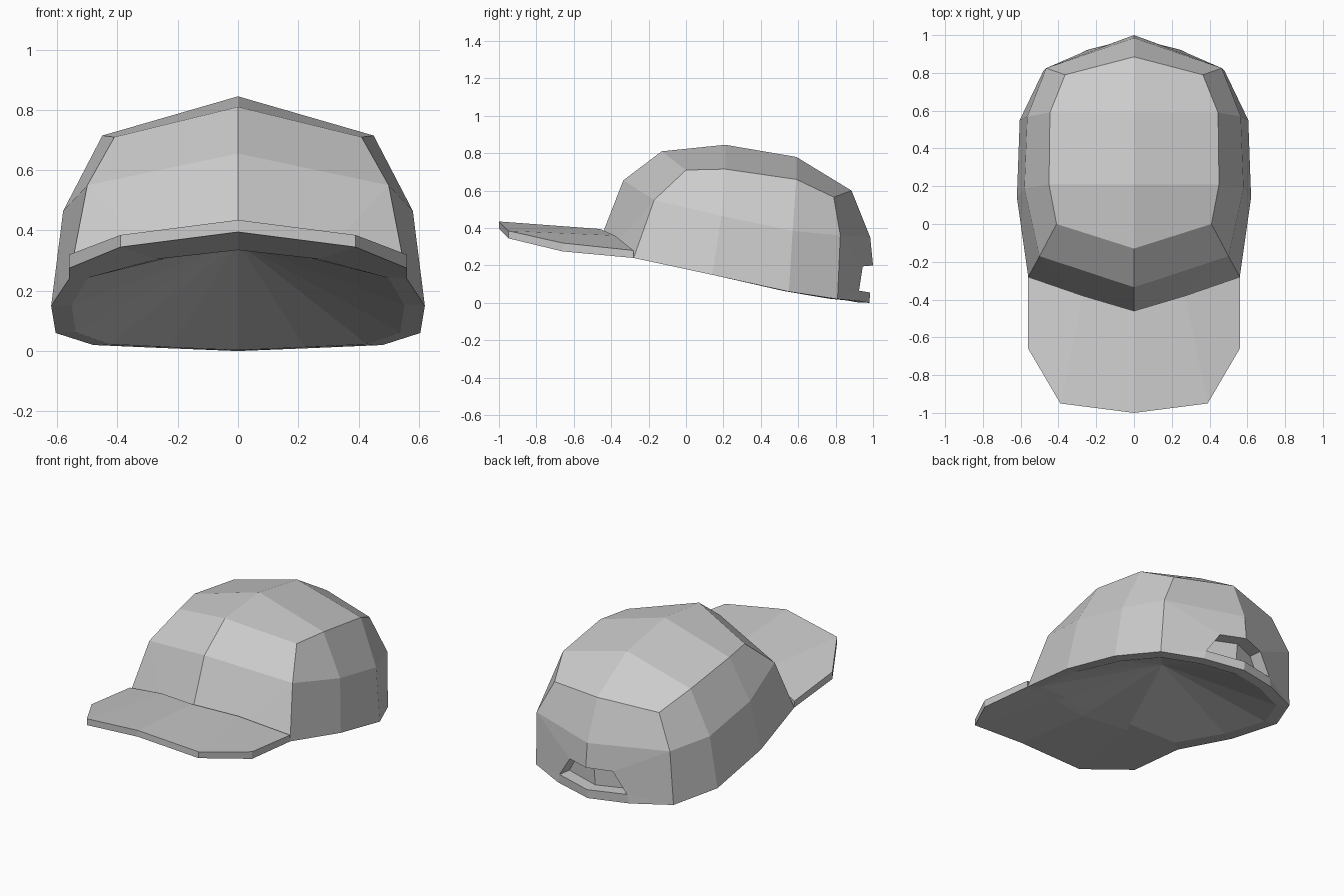
import bpy, bmesh

if "Cube" in bpy.data.objects:
    bpy.data.objects.remove(bpy.data.objects["Cube"])


def half_mesh(name, points, faces):
    """Build the +x half, mirror it across x = 0 and join the seam."""
    bm = bmesh.new()
    verts = [bm.verts.new(p) for p in points]
    for f in faces:
        bm.faces.new([verts[i] for i in f])
    bmesh.ops.mirror(bm, geom=bm.verts[:] + bm.edges[:] + bm.faces[:],
                     axis='X', merge_dist=0.0005)
    bmesh.ops.remove_doubles(bm, verts=bm.verts[:], dist=0.0005)
    bmesh.ops.recalc_face_normals(bm, faces=bm.faces[:])
    me = bpy.data.meshes.new(name)
    bm.to_mesh(me)
    bm.free()
    ob = bpy.data.objects.new(name, me)
    bpy.context.collection.objects.link(ob)
    return ob


# Crown: centre line from front to back, then three rows along the side
centre = [(0, -.46, .335), (0, -.335, .655), (0, -.13, .81), (0, .21, .845),
          (0, .59, .78), (0, .885, .60), (0, .985, .35)]
top = [(.41, 0, .71), (.45, .21, .715), (.445, .59, .66), (.365, .79, .565)]
mid = [(.50, -.17, .55), (.58, .19, .465), (.565, .57, .385), (.465, .825, .36)]
low = [(.56, -.28, .24), (.62, .14, .15), (.605, .55, .06), (.48, .81, .02)]
# Strap opening outline (upper centre, upper corner, lower corner, lower centre)
hole = [(0, 1.0, .20), (.15, .945, .195), (.235, .925, .065), (0, .985, .055)]
recess = [(x * .95, y - .08, z) for x, y, z in hole]
rim = [(.25, .92, .01), (0, .98, 0), (.27, -.38, .305)]

pts = centre + top + mid + low + hole + recess + rim
C, T, M, L, H, R, B = 0, 7, 11, 15, 19, 23, 27
faces = []
# Top panel strips between centre line and side edge
edge = [M, T, T + 1, T + 2, T + 3, M + 3]
for i in range(5):
    faces.append((C + i + 1, C + i + 2, edge[i + 1], edge[i]))
# Front strip down to the brim
faces += [(C, C + 1, M, B + 2), (B + 2, M, L)]
# Side panel
for i in range(3):
    faces += [(T + i, T + i + 1, M + i + 1, M + i),
              (M + i, M + i + 1, L + i + 1, L + i)]
# Back panel around the opening, with the strap below
faces += [(M + 3, C + 6, H, H + 1), (M + 3, H + 1, H + 2, L + 3),
          (L + 3, H + 2, B), (B, H + 2, H + 3, B + 1)]
# Recess walls and back
for i in range(3):
    faces.append((H + i, H + i + 1, R + i + 1, R + i))
faces.append((R, R + 1, R + 2, R + 3))
# Underside: flat rim band, then a shallow hollow fanning up to one point
ring = [C, B + 2, L, L + 1, L + 2, L + 3, B, B + 1]
peak = (0, .25, .36)
inner = len(pts)
for i in ring:
    x, y, z = pts[i]
    pts.append((x * .89, peak[1] + (y - peak[1]) * .91, z + .003))
pts.append(peak)
for i in range(len(ring) - 1):
    faces += [(ring[i], ring[i + 1], inner + i + 1, inner + i),
              (inner + i, inner + i + 1, len(pts) - 1)]
half_mesh("crown", pts, faces)

# Brim: inner edge, then outer edge, with a thin underside
upper = [(0, -.46, .395), (.27, -.38, .36), (.56, -.28, .28),
         (.56, -.66, .32), (.39, -.95, .385), (0, -1, .435)]
drop = [.06, .055, .04, .045, .04, .04]
lower = [(x, y, z - d) for (x, y, z), d in zip(upper, drop)]
faces = [(0, 1, 4, 5), (1, 2, 3, 4), (6, 7, 10, 11), (7, 8, 9, 10)]
for i in range(5):
    faces.append((i, i + 1, i + 7, i + 6))
half_mesh("brim", upper + lower, faces)
